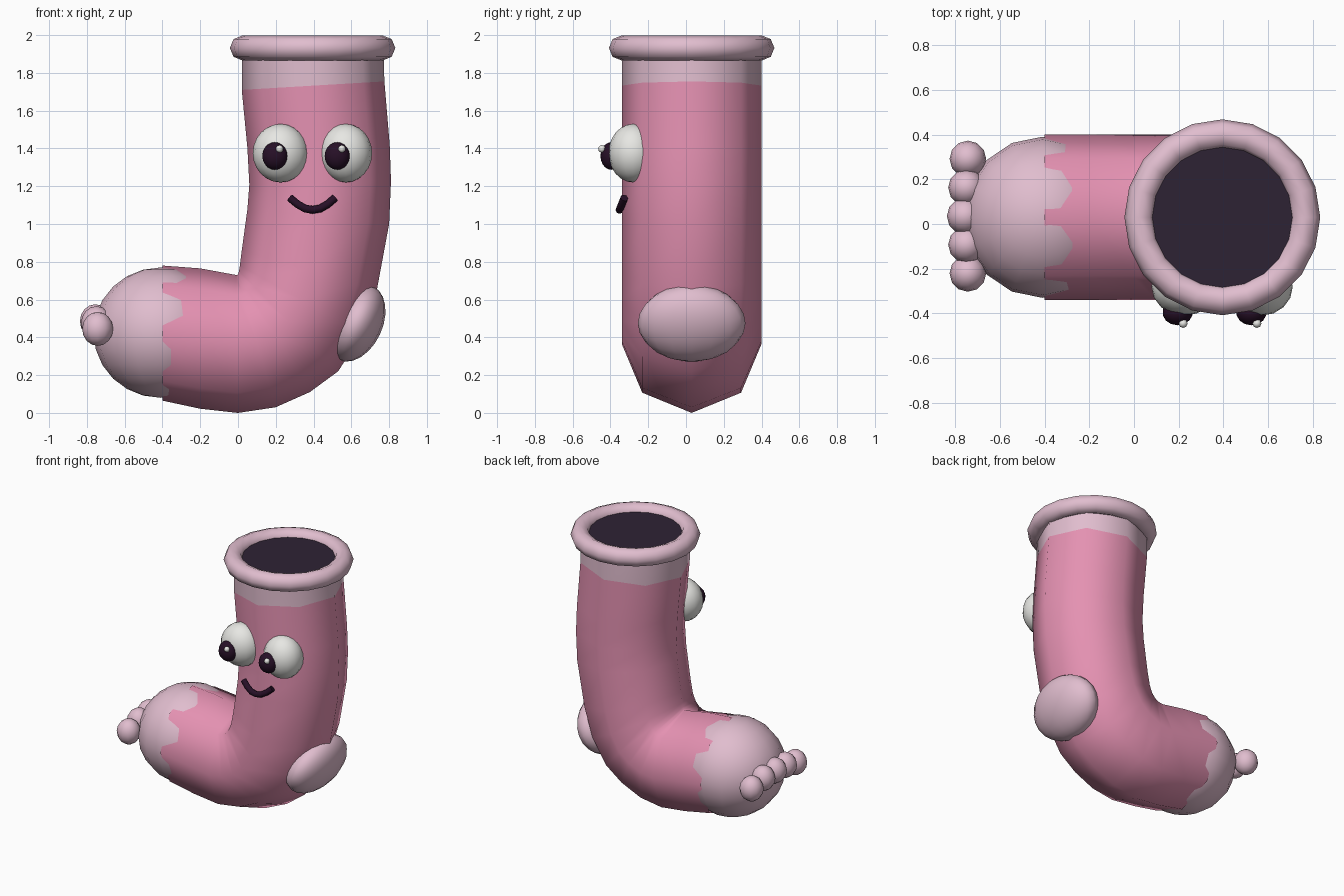
import bpy, bmesh, math
from mathutils import Vector

if "Cube" in bpy.data.objects:
    bpy.data.objects.remove(bpy.data.objects["Cube"])

CY = 0.03  # depth centre of the sock


def material(name, rgb):
    m = bpy.data.materials.new(name)
    m.diffuse_color = (*rgb, 1)
    m.use_nodes = True
    m.node_tree.nodes["Principled BSDF"].inputs["Base Color"].default_value = m.diffuse_color
    return m


PINK = material("sock pink", (0.78, 0.285, 0.445))
PALE = material("pale pink", (0.75, 0.51, 0.62))
WHITE = material("eye white", (0.82, 0.82, 0.79))
DARK = material("pupil dark", (0.02, 0.005, 0.02))
LINING = material("dark lining", (0.027, 0.016, 0.034))


def finish(obj, name, mat):
    obj.name = name
    obj.data.materials.append(mat)
    obj.data.polygons.foreach_set("use_smooth", [True] * len(obj.data.polygons))
    return obj


def ball(name, loc, radii, mat, seg=16, rings=12, rot=(0, 0, 0)):
    bpy.ops.mesh.primitive_uv_sphere_add(segments=seg, ring_count=rings, radius=1,
                                         location=loc, rotation=rot)
    obj = bpy.context.object
    obj.scale = radii
    return finish(obj, name, mat)


# Sock body: eight-sided rings, each given by its inner and outer point (x, z)
rings = [
    ((-0.40, 0.78), (-0.40, 0.065)),
    ((-0.20, 0.765), (-0.20, 0.022)),
    ((-0.01, 0.73), (0.0, 0.0)),
    ((-0.005, 0.73), (0.20, 0.03)),
    ((0.0, 0.735), (0.38, 0.11)),
    ((0.005, 0.75), (0.53, 0.22)),
    ((0.01, 0.78), (0.66, 0.42)),
    ((0.02, 0.86), (0.735, 0.65)),
    ((0.05, 1.08), (0.80, 1.00)),
    ((0.06, 1.21), (0.81, 1.23)),
    ((0.05, 1.40), (0.803, 1.42)),
    ((0.02, 1.71), (0.775, 1.755)),
    ((0.02, 1.93), (0.77, 1.93)),
]
bm = bmesh.new()
loops = []
for inner, outer in rings:
    a, b = Vector((inner[0], CY, inner[1])), Vector((outer[0], CY, outer[1]))
    mid, half = (a + b) / 2, (b - a) / 2
    loop = []
    for k in range(8):
        t = k * math.pi / 4
        loop.append(bm.verts.new(mid + half * math.cos(t) + Vector((0, 0.37 * math.sin(t), 0))))
    loops.append(loop)
for i in range(len(loops) - 1):
    for k in range(8):
        n = (k + 1) % 8
        f = bm.faces.new((loops[i][k], loops[i][n], loops[i + 1][n], loops[i + 1][k]))
        f.material_index = 1 if i == len(loops) - 2 else 0  # pale band under the cuff
bmesh.ops.recalc_face_normals(bm, faces=bm.faces)
mesh = bpy.data.meshes.new("sock_body")
bm.to_mesh(mesh)
bm.free()
body = bpy.data.objects.new("sock_body", mesh)
bpy.context.collection.objects.link(body)
finish(body, "sock_body", PINK)
mesh.materials.append(PALE)

# Rolled cuff and the dark opening
bpy.ops.mesh.primitive_torus_add(location=(0.395, CY, 1.932), major_segments=20,
                                 minor_segments=8, major_radius=0.372, minor_radius=0.066)
finish(bpy.context.object, "cuff_ring", PALE)
bpy.ops.mesh.primitive_circle_add(vertices=32, radius=0.325, fill_type='NGON',
                                  location=(0.395, CY, 1.95))
finish(bpy.context.object, "opening", LINING)

# Toe cap and heel patch
ball("toe_cap", (-0.41, CY, 0.425), (0.355, 0.36, 0.345), PALE)
ball("heel_patch", (0.625, CY, 0.475), (0.14, 0.285, 0.215), PALE, rot=(0, math.radians(25), 0))

# Row of five toes
for i in range(-2, 3):
    ball(f"toe_{i + 3}", (-0.755 + 0.006 * abs(i), 0.035 + 0.128 * i, 0.485 - 0.01 * i * i),
         (0.082, 0.082, 0.09), PALE, 12, 8)

# Eyes with pupils and highlights
for side, x, rx, px in (("left", 0.225, 0.147, 0.195), ("right", 0.57, 0.14, 0.525)):
    ball(f"eye_{side}", (x, -0.28, 1.375), (rx, 0.13, 0.155), WHITE)
    ball(f"pupil_{side}", (px, -0.395, 1.36), (0.068, 0.058, 0.073), DARK, 14, 10)
    ball(f"highlight_{side}", (px + 0.025, -0.445, 1.398), (0.02, 0.02, 0.02), WHITE, 8, 6)

# Smiling mouth
curve = bpy.data.curves.new("mouth", 'CURVE')
curve.dimensions = '3D'
curve.bevel_depth = 0.021
curve.bevel_resolution = 2
curve.use_fill_caps = True
curve.materials.append(DARK)
pts = [(0.275, 1.138), (0.315, 1.105), (0.355, 1.082), (0.395, 1.075),
       (0.435, 1.082), (0.475, 1.105), (0.513, 1.138)]
spline = curve.splines.new('POLY')
spline.points.add(len(pts) - 1)
for p, (x, z) in zip(spline.points, pts):
    p.co = (x, -0.352 + (z - 1.075) * 0.4, z, 1)
bpy.context.collection.objects.link(bpy.data.objects.new("mouth", curve))
